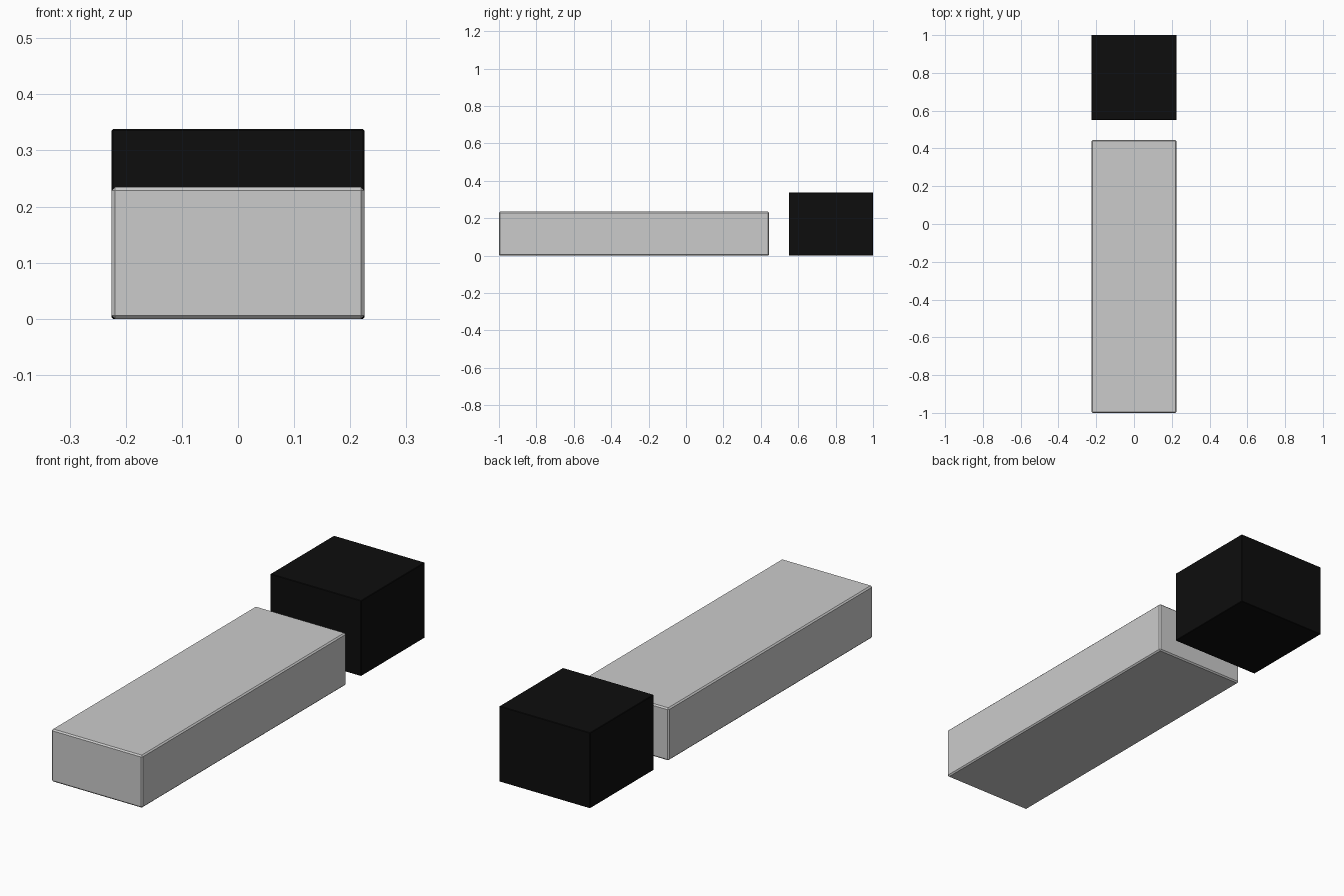
import bpy

if "Cube" in bpy.data.objects:
    bpy.data.objects.remove(bpy.data.objects["Cube"])


def block(name, x, y, z, bevel):
    """Chamfered box spanning the given (min, max) ranges."""
    bpy.ops.mesh.primitive_cube_add(size=1, location=[(a + b) / 2 for a, b in (x, y, z)])
    ob = bpy.context.object
    ob.name = name
    ob.scale = [b - a for a, b in (x, y, z)]
    bpy.ops.object.transform_apply(location=False, rotation=False, scale=True)
    mod = ob.modifiers.new("edge_chamfer", 'BEVEL')
    mod.width = bevel
    mod.segments = 1
    return ob


# Long grey slab at the front
block("long_slab", (-0.225, 0.225), (-1.0, 0.445), (0.0, 0.235), 0.006)

# Taller black block at the back
black_block = block("black_block", (-0.225, 0.225), (0.55, 1.0), (0.0, 0.338), 0.002)
mat = bpy.data.materials.new("black")
mat.diffuse_color = (0.004, 0.004, 0.004, 1)
mat.use_nodes = True
mat.node_tree.nodes["Principled BSDF"].inputs["Base Color"].default_value = mat.diffuse_color
black_block.data.materials.append(mat)
